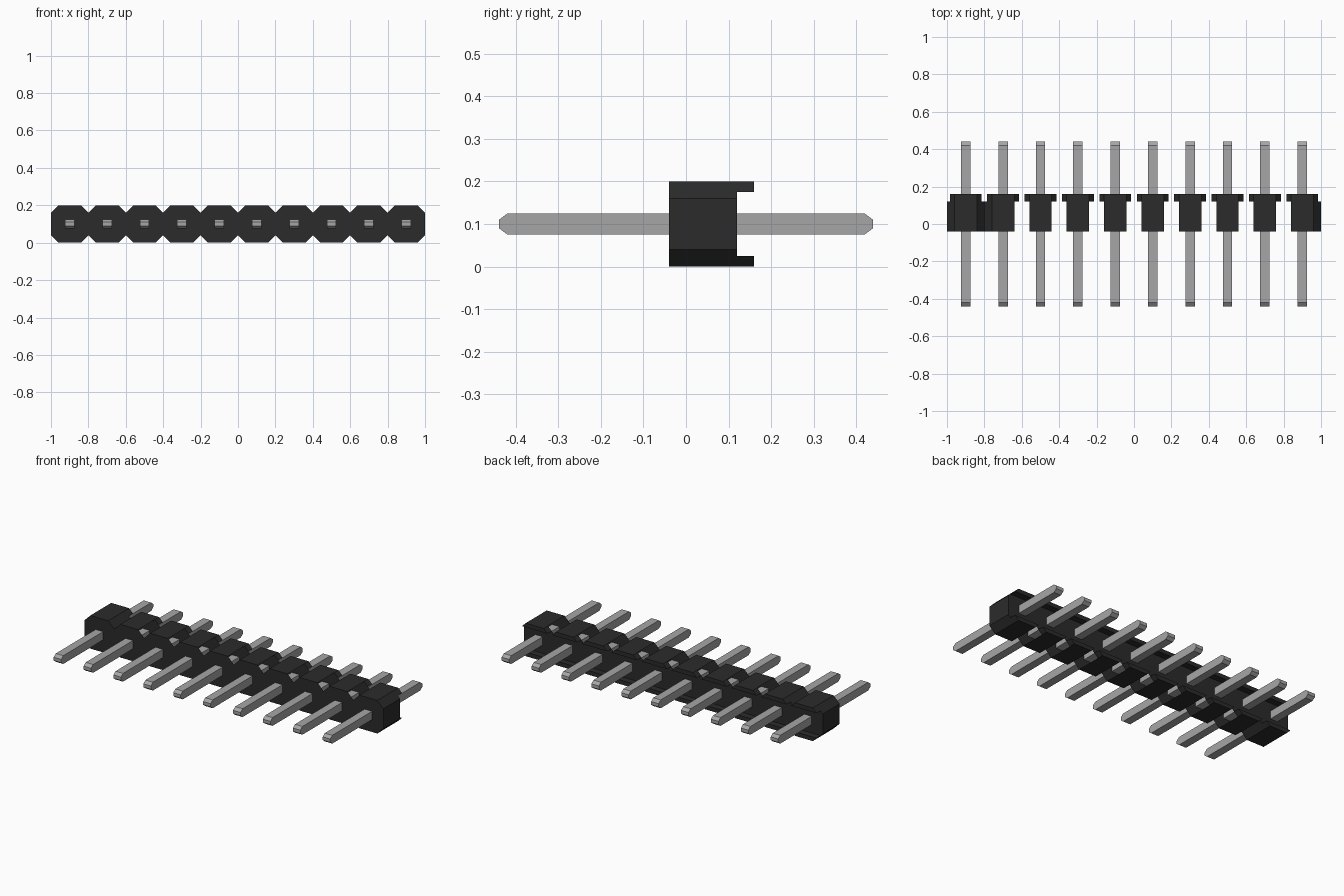
import bpy
import bmesh

if "Cube" in bpy.data.objects:
    bpy.data.objects.remove(bpy.data.objects["Cube"], do_unlink=True)

COUNT = 10
PITCH = 0.2
CENTRES = [-0.9 + PITCH * i for i in range(COUNT)]
FRONT, BACK, FOOT_END = -0.04, 0.12, 0.16


def material(name, value, rough):
    m = bpy.data.materials.new(name)
    m.use_nodes = True
    colour = (value, value, value, 1.0)
    m.diffuse_color = colour
    bsdf = m.node_tree.nodes["Principled BSDF"]
    bsdf.inputs["Base Color"].default_value = colour
    bsdf.inputs["Roughness"].default_value = rough
    return m


BLACK = material("black plastic", 0.024, 0.6)
METAL = material("grey metal", 0.38, 0.5)


def finish(name, bm, mat):
    mesh = bpy.data.meshes.new(name)
    bm.to_mesh(mesh)
    bm.free()
    mesh.materials.append(mat)
    obj = bpy.data.objects.new(name, mesh)
    bpy.context.collection.objects.link(obj)
    return obj


def add_prism(bm, points, y0, y1):
    """Extrude an (x, z) outline along y."""
    face = bm.faces.new([bm.verts.new((x, y0, z)) for x, z in points])
    ret = bmesh.ops.extrude_face_region(bm, geom=[face], use_keep_orig=True)
    verts = [g for g in ret["geom"] if isinstance(g, bmesh.types.BMVert)]
    bmesh.ops.translate(bm, verts=verts, vec=(0, y1 - y0, 0))
    bmesh.ops.recalc_face_normals(bm, faces=bm.faces[:])


# Housing: a row of joined octagons
upper = [(-1.0, 0.16)]
for c in CENTRES:
    upper += [(c - 0.06, 0.2), (c + 0.06, 0.2), (c + 0.1, 0.16)]
lower = [(x, 0.2 - z) for x, z in reversed(upper)]
bm = bmesh.new()
add_prism(bm, upper + lower, FRONT, BACK)
# Valleys stay open, except the first one and the outer ends
open_slopes = [f for f in bm.faces
               if abs(f.normal.x) > 0.3 and abs(f.normal.z) > 0.3
               and -0.75 < f.calc_center_median().x < 0.95]
bmesh.ops.delete(bm, geom=open_slopes, context="FACES_ONLY")
finish("housing", bm, BLACK)

# Stand-off feet on the back, along the top and bottom edges
for name, flip in (("upper_feet", False), ("lower_feet", True)):
    bm = bmesh.new()
    for c in CENTRES:
        foot = [(c - 0.085, 0.175), (c + 0.085, 0.175),
                (c + 0.06, 0.2), (c - 0.06, 0.2)]
        if flip:
            foot = [(x, 0.2 - z) for x, z in foot]
        add_prism(bm, foot, BACK, FOOT_END)
    finish(name, bm, BLACK)

# Square pins with tips tapered above and below
HALF = 0.025
profile = [(-0.44, 0.09), (-0.42, 0.075), (0.42, 0.075), (0.44, 0.09),
           (0.44, 0.11), (0.42, 0.125), (-0.42, 0.125), (-0.44, 0.11)]
for i, c in enumerate(CENTRES):
    bm = bmesh.new()
    face = bm.faces.new([bm.verts.new((c - HALF, y, z)) for y, z in profile])
    ret = bmesh.ops.extrude_face_region(bm, geom=[face], use_keep_orig=True)
    side = [g for g in ret["geom"] if isinstance(g, bmesh.types.BMVert)]
    bmesh.ops.translate(bm, verts=side, vec=(2 * HALF, 0, 0))
    bmesh.ops.recalc_face_normals(bm, faces=bm.faces[:])
    finish(f"pin_{i + 1}", bm, METAL)
